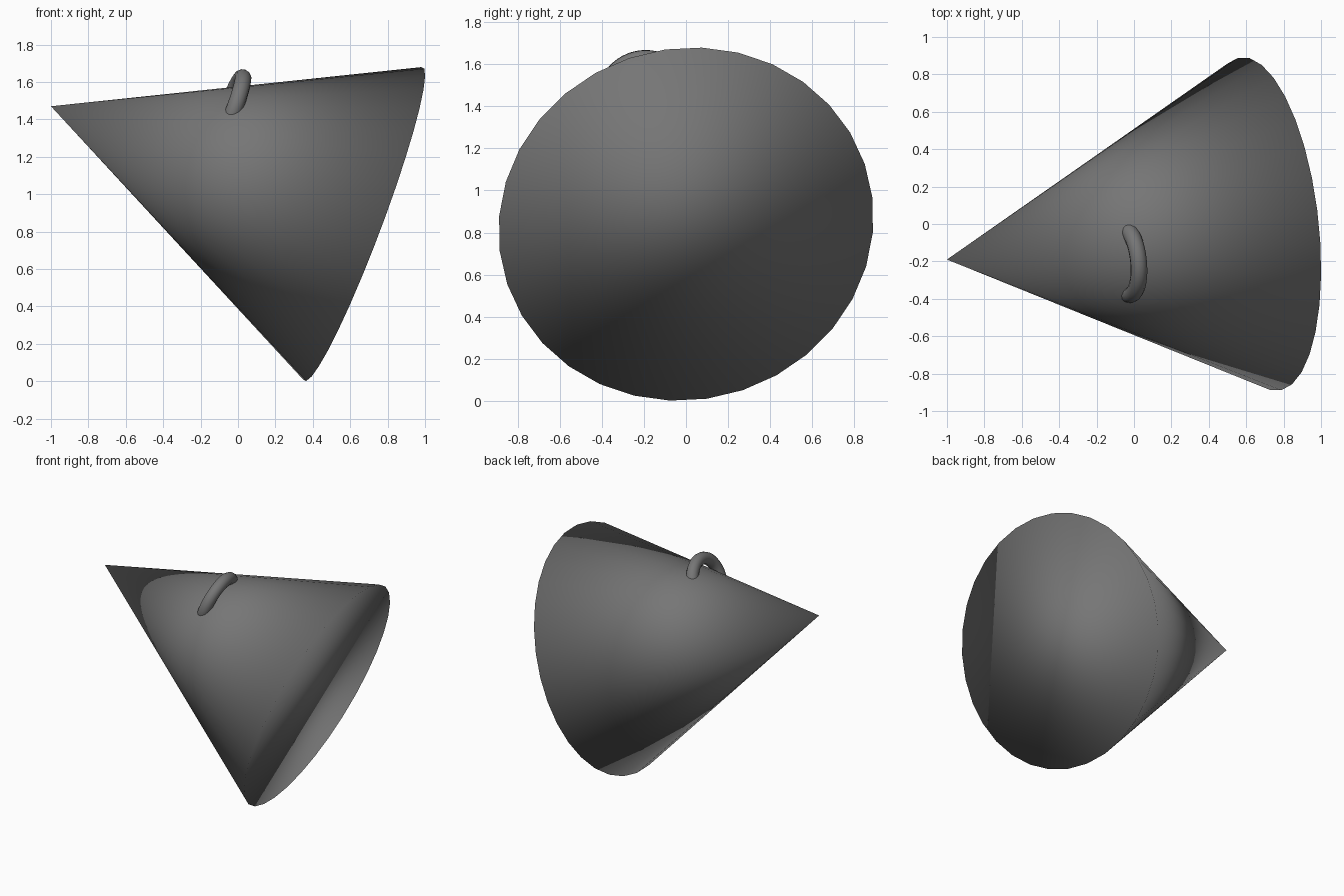
import bpy, math
from mathutils import Vector, Matrix

if "Cube" in bpy.data.objects:
    bpy.data.objects.remove(bpy.data.objects["Cube"])

# shared frame: z runs from the base centre to the tip
tip, base = Vector((-1.0, -0.19, 1.47)), Vector((0.672, 0.0, 0.84))
w = (tip - base).normalized()
u = (Vector((0, 0, 1)) - w * w.z).normalized()
v = w.cross(u)
frame = Matrix((u, v, w)).transposed().to_4x4()
frame.translation = (tip + base) / 2

grey = bpy.data.materials.new("dark grey")
grey.diffuse_color = (0.18, 0.18, 0.18, 1)
grey.use_nodes = True
grey.node_tree.nodes["Principled BSDF"].inputs["Base Color"].default_value = grey.diffuse_color


def finish(name, matrix):
    ob = bpy.context.object
    ob.name = name
    ob.matrix_world = matrix
    ob.data.materials.append(grey)
    bpy.ops.object.shade_smooth()


# cone body with closed base, smooth all over
bpy.ops.mesh.primitive_cone_add(vertices=32, radius1=0.897, radius2=0,
                                depth=(tip - base).length)
finish("cone_body", frame @ Matrix.Rotation(math.radians(2.6 + 11.25 * 8), 4, 'Z'))

# loop half sunk into the side, halfway along the cone
bpy.ops.mesh.primitive_torus_add(major_radius=0.18, minor_radius=0.045,
                                 major_segments=48, minor_segments=12)
a = math.radians(-20)
finish("hanging_loop",
       frame @ Matrix.Translation((0.341 * math.cos(a), 0.341 * math.sin(a), 0)))
